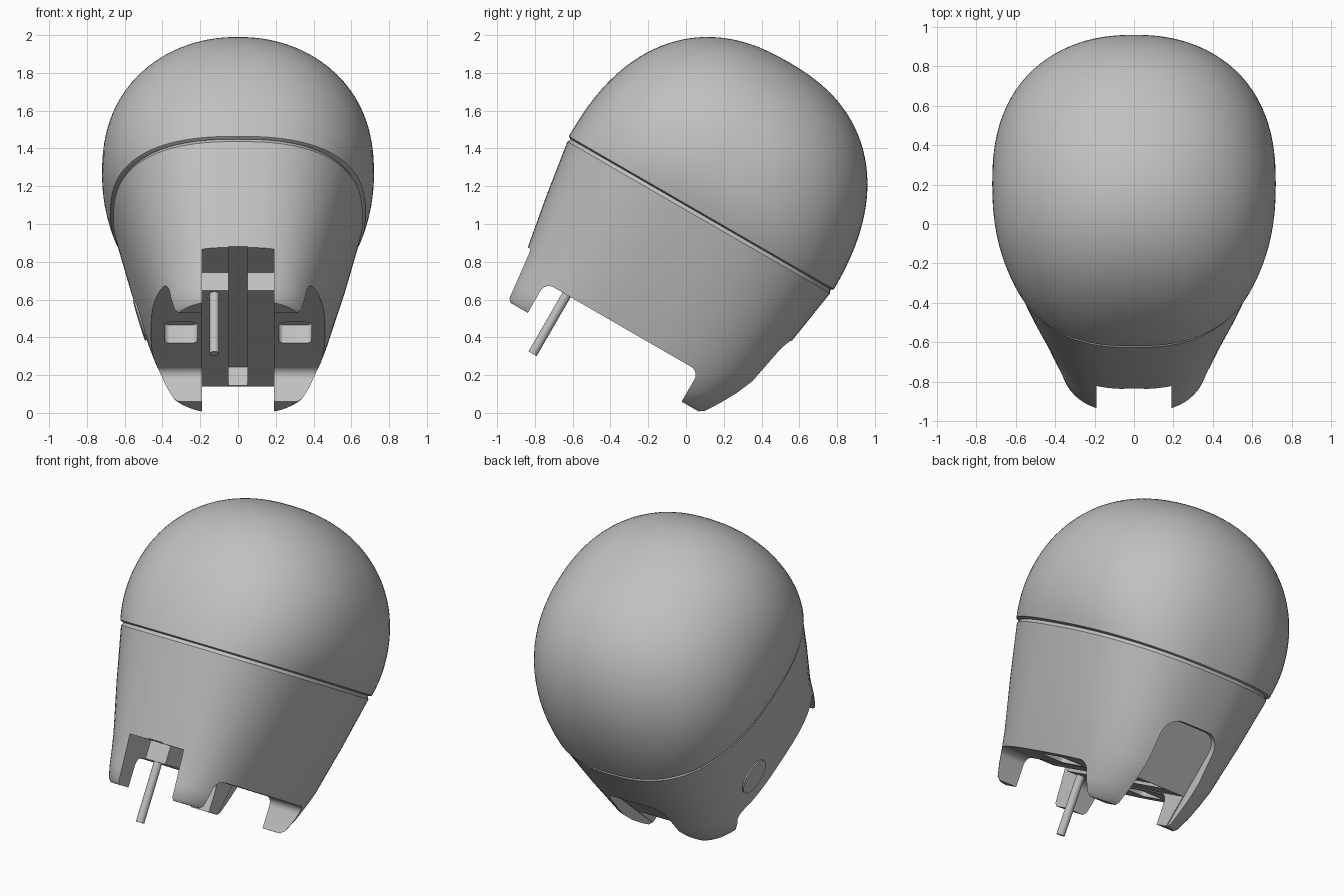
import bpy
import bmesh
import math
from mathutils import Matrix, Vector

cube = bpy.data.objects.get("Cube")
if cube:
    bpy.data.objects.remove(cube, do_unlink=True)

grey = bpy.data.materials.new("plain_grey")
grey.use_nodes = True
colour = (0.53, 0.53, 0.53, 1)
grey.diffuse_color = colour
grey.node_tree.nodes["Principled BSDF"].inputs["Base Color"].default_value = colour

TILT = Matrix.Rotation(math.radians(-30), 4, 'X')
SEGMENTS = 96
parts = []


def make_object(name, bm):
    bmesh.ops.recalc_face_normals(bm, faces=bm.faces[:])
    mesh = bpy.data.meshes.new(name)
    bm.to_mesh(mesh)
    bm.free()
    mesh.materials.append(grey)
    obj = bpy.data.objects.new(name, mesh)
    bpy.context.collection.objects.link(obj)
    return obj


def loft(name, rings):
    """Skin superellipse rings given as (height, centre y, x radius, y radius, exponent)."""
    bm = bmesh.new()
    loops = []
    for z, cy, rx, ry, n in rings:
        loop = []
        for i in range(SEGMENTS):
            a = 2 * math.pi * i / SEGMENTS
            c, s = math.cos(a), math.sin(a)
            x = math.copysign(abs(c) ** (2 / n), c) * rx
            y = math.copysign(abs(s) ** (2 / n), s) * ry
            loop.append(bm.verts.new((x, cy + y, z)))
        loops.append(loop)
    for low, high in zip(loops, loops[1:]):
        for i in range(SEGMENTS):
            j = (i + 1) % SEGMENTS
            bm.faces.new((low[i], low[j], high[j], high[i]))
    bm.faces.new(loops[0][::-1])
    bm.faces.new(loops[-1])
    return make_object(name, bm)


def box(x, y, z, round_axis=None, radius=0, shear=0):
    """Box cutter; edges along round_axis can be rounded, and y sheared by height."""
    bm = bmesh.new()
    bmesh.ops.create_cube(bm, size=1)
    for v in bm.verts:
        v.co = [r[0] if c < 0 else r[1] for c, r in zip(v.co, (x, y, z))]
    if round_axis is not None:
        edges = [e for e in bm.edges
                 if abs((e.verts[0].co - e.verts[1].co).normalized()[round_axis]) > 0.9]
        bmesh.ops.bevel(bm, geom=edges, offset=radius, segments=6,
                        profile=0.5, affect='EDGES')
    for v in bm.verts:
        v.co.y += shear * (v.co.z - z[1])
    return make_object("cutter", bm)


def cylinder(name, centre, axis, radius, length):
    bm = bmesh.new()
    bmesh.ops.create_cone(bm, cap_ends=True, segments=32, radius1=radius,
                          radius2=radius, depth=length)
    turn = Vector(axis).to_track_quat('Z', 'Y').to_matrix().to_4x4()
    bm.transform(Matrix.Translation(centre) @ turn)
    return make_object(name, bm)


def cut(target, cutter):
    cutter.hide_render = True
    mod = target.modifiers.new("cut", 'BOOLEAN')
    mod.operation = 'DIFFERENCE'
    mod.solver = 'EXACT'
    mod.object = cutter
    bpy.context.view_layer.objects.active = target
    bpy.ops.object.modifier_apply(modifier=mod.name)
    bpy.data.objects.remove(cutter, do_unlink=True)


# Tapered lower body, reaching down to the tips of the feet
body = loft("lower_body", [
    (0.04, -0.52, 0.39, 0.60, 3),
    (0.06, -0.515, 0.41, 0.62, 3),
    (0.135, -0.495, 0.435, 0.645, 3),
    (0.225, -0.475, 0.46, 0.675, 2.9),
    (0.32, -0.46, 0.49, 0.70, 2.8),
    (0.62, -0.459, 0.58, 0.755, 2.6),
    (0.93, -0.459, 0.66, 0.803, 2.5),
    (0.95, -0.459, 0.65, 0.793, 2.5)])
parts.append(body)

# Clear the space between the four feet
cut(body, box((-1, 1), (-0.99, -0.05), (-0.5, 0.225), 0, 0.05))
cut(body, box((-0.19, 0.19), (-2, 1), (-0.5, 0.23)))
# Front notch, long centre groove and arched rear recess
cut(body, box((-0.19, 0.19), (-2, -0.9), (-0.5, 0.34)))
cut(body, box((-0.05, 0.05), (-2, 0.11), (-0.5, 0.345)))
cut(body, box((-0.195, 0.195), (0.25, 1), (-0.5, 0.61), 1, 0.1, 0.35))
# Pockets in the underside
cut(body, cylinder("cutter", (0, -0.42, 0.2), (0, 0, 1), 0.15, 0.27))
for side in (-1, 1):
    xs = sorted((side * 0.215, side * 0.39))
    cut(body, box(xs, (-0.57, -0.35), (0.1, 0.335), 2, 0.03))

# Bulging dome, closed by a tiny ring at the crown
rings = [(0.95, -0.459, 0.655, 0.797, 2.5)]
STEPS = 32
for i in range(STEPS + 1):
    t = math.sin(i / STEPS * math.pi / 2 * 0.998)
    z = 0.958 + 0.922 * t
    ry = 0.81 * (1 - t ** 2.35) ** (1 / 2.35)
    if z > 1.2:
        rx = 0.72 * (1 - ((z - 1.2) / 0.68) ** 2.15) ** (1 / 2.15)
    else:
        rx = 0.72 - 0.045 * ((1.2 - z) / 0.242) ** 2
    rings.append((z, -0.459, rx, ry, 2.5 - 0.4 * t))
parts.append(loft("dome", rings))

# Thin rod under the body and flush round cover on the right side
parts.append(cylinder("rod", (-0.125, -0.86, 0.08), (0, 0, 1), 0.025, 0.43))
parts.append(cylinder("round_cover", (-0.519, -0.2, 0.45), (-1, 0.12, -0.28), 0.11, 0.009))

# Lean everything back and shade
for obj in parts:
    obj.data.transform(TILT)
    bpy.ops.object.select_all(action='DESELECT')
    obj.select_set(True)
    bpy.context.view_layer.objects.active = obj
    bpy.ops.object.shade_smooth_by_angle(angle=math.radians(35))
